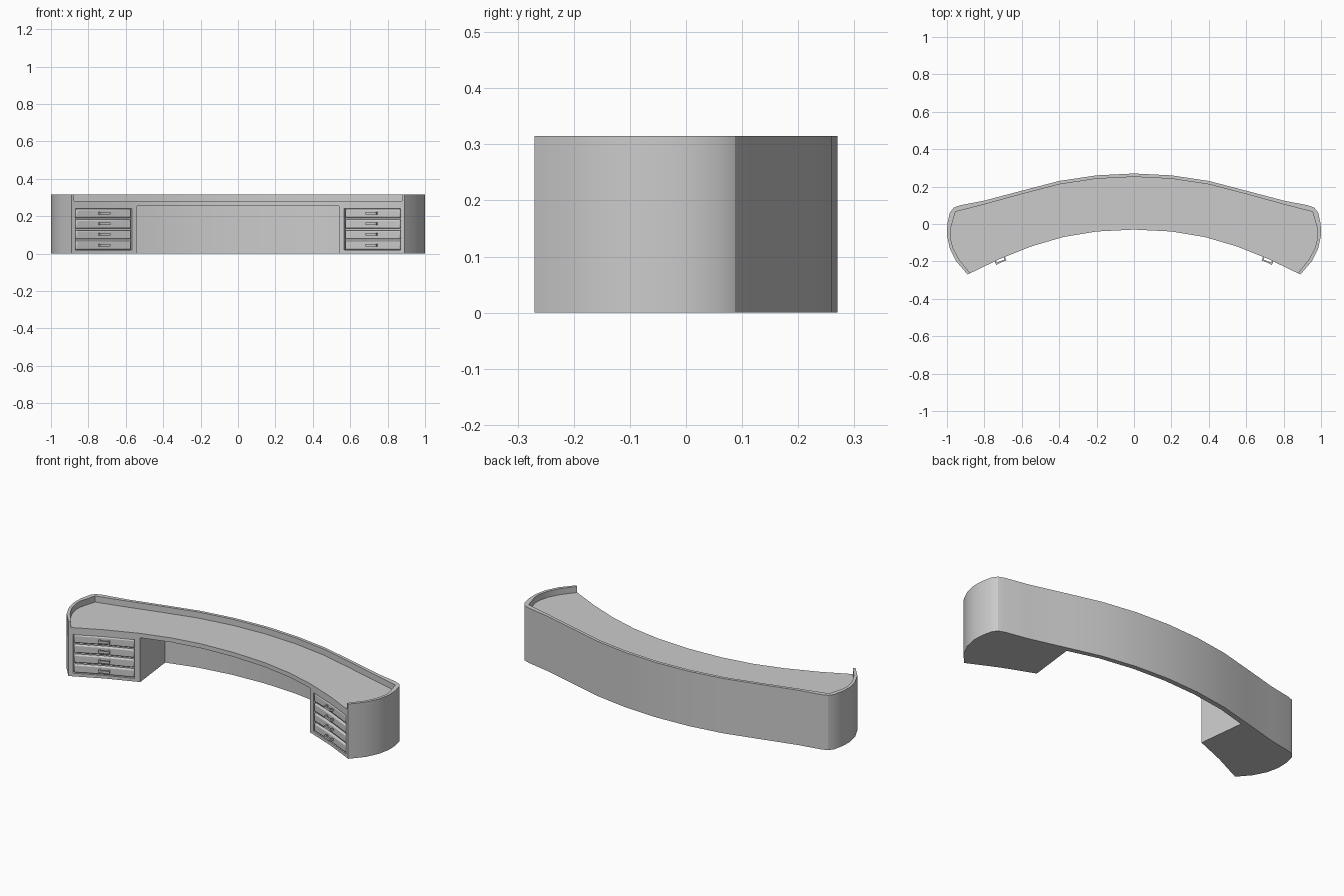
import bpy, bmesh, math

if "Cube" in bpy.data.objects:
    bpy.data.objects.remove(bpy.data.objects["Cube"])

# Right-half plan profiles (x, y), listed from the middle outwards
OUTER = [(0, .27), (.2, .26), (.4, .23), (.6, .178), (.8, .125), (.93, .1), (.965, .087),
         (.985, .06), (.998, 0), (1, -.06), (.985, -.13), (.95, -.2), (.89, -.27)]
FRONT = [(.72, -.188), (.55, -.12), (.38, -.07), (.2, -.04), (0, -.03)]
RIM_IN = [(0, .252), (.2, .242), (.4, .212), (.6, .16), (.8, .105), (.955, .065), (.982, -.03),
          (.982, -.07), (.967, -.13), (.935, -.19), (.876, -.264), (.83, -.35)]
KNEE = [(0, .242), (.2, .232), (.4, .202), (.572, .155), (.519, -.3)]
NORMAL = (-.39, -.92)          # outward direction of the right drawer front


def mirrored(half):
    left = [(-x, y) for x, y in reversed(half) if x > 1e-6]
    return left + half


def prism(name, pts, z0, z1, bevel=0):
    bm = bmesh.new()
    face = bm.faces.new([bm.verts.new((x, y, z0)) for x, y in pts])
    ext = bmesh.ops.extrude_face_region(bm, geom=[face])
    for v in ext["geom"]:
        if isinstance(v, bmesh.types.BMVert):
            v.co.z = z1
    bmesh.ops.recalc_face_normals(bm, faces=bm.faces)
    me = bpy.data.meshes.new(name)
    bm.to_mesh(me)
    bm.free()
    ob = bpy.data.objects.new(name, me)
    bpy.context.collection.objects.link(ob)
    if bevel:
        mod = ob.modifiers.new("Bevel", 'BEVEL')
        mod.width, mod.segments = bevel, 2
        mod.limit_method, mod.angle_limit = 'ANGLE', math.radians(40)
    return ob


def activate(ob):
    bpy.ops.object.select_all(action='DESELECT')
    ob.select_set(True)
    bpy.context.view_layer.objects.active = ob


def cut(target, cutter):
    mod = target.modifiers.new("Cut", 'BOOLEAN')
    mod.operation, mod.solver, mod.object = 'DIFFERENCE', 'EXACT', cutter
    activate(target)
    bpy.ops.object.modifier_apply(modifier=mod.name)
    bpy.data.objects.remove(cutter)


def front_y(x):
    (ax, ay), (bx, by) = ((.55, -.12), (.72, -.188)) if x < .72 else ((.72, -.188), (.89, -.27))
    return ay + (by - ay) * (x - ax) / (bx - ax)


def front_strip(side, x0, x1, d_out, d_in):
    """Plan outline following the pedestal front, between two offsets along its normal."""
    xs = [x0, .72, x1] if x0 < .72 < x1 else [x0, x1]

    def off(x, d):
        return (side * (x + NORMAL[0] * d), front_y(x) + NORMAL[1] * d)
    return [off(x, d_out) for x in xs] + [off(x, d_in) for x in reversed(xs)]


# Desk body with sunken worktop and kneehole
right = OUTER + FRONT[:-1]
body_plan = right + [FRONT[-1]] + [(-x, y) for x, y in reversed(right) if x > 0]
body = prism("desk_body", body_plan, 0, .315)
cut(body, prism("worktop_cutter", mirrored(RIM_IN), .28, .4))
cut(body, prism("kneehole_cutter", mirrored(KNEE), -.1, .255))

# Pedestal recesses, drawers and handles
for side, word in ((1, "right"), (-1, "left")):
    cut(body, prism("recess_cutter", front_strip(side, .568, .868, .03, -.014), .018, .24))
    for i in range(4):
        z = .045 + .0567 * i
        prism(f"{word}_drawer_{i + 1}", front_strip(side, .571, .865, -.001, -.02),
              z - .0245, z + .0225, .007)
        prism(f"{word}_handle_{i + 1}", front_strip(side, .69, .745, .02, .012),
              z - .006, z + .007)
        for x in (.69, .738):
            prism(f"{word}_handle_post_{i + 1}", front_strip(side, x, x + .007, .013, -.005),
                  z - .006, z + .007)

# Smooth shading with crisp edges
for ob in list(bpy.context.collection.objects):
    activate(ob)
    bpy.ops.object.shade_smooth_by_angle(angle=math.radians(32))
